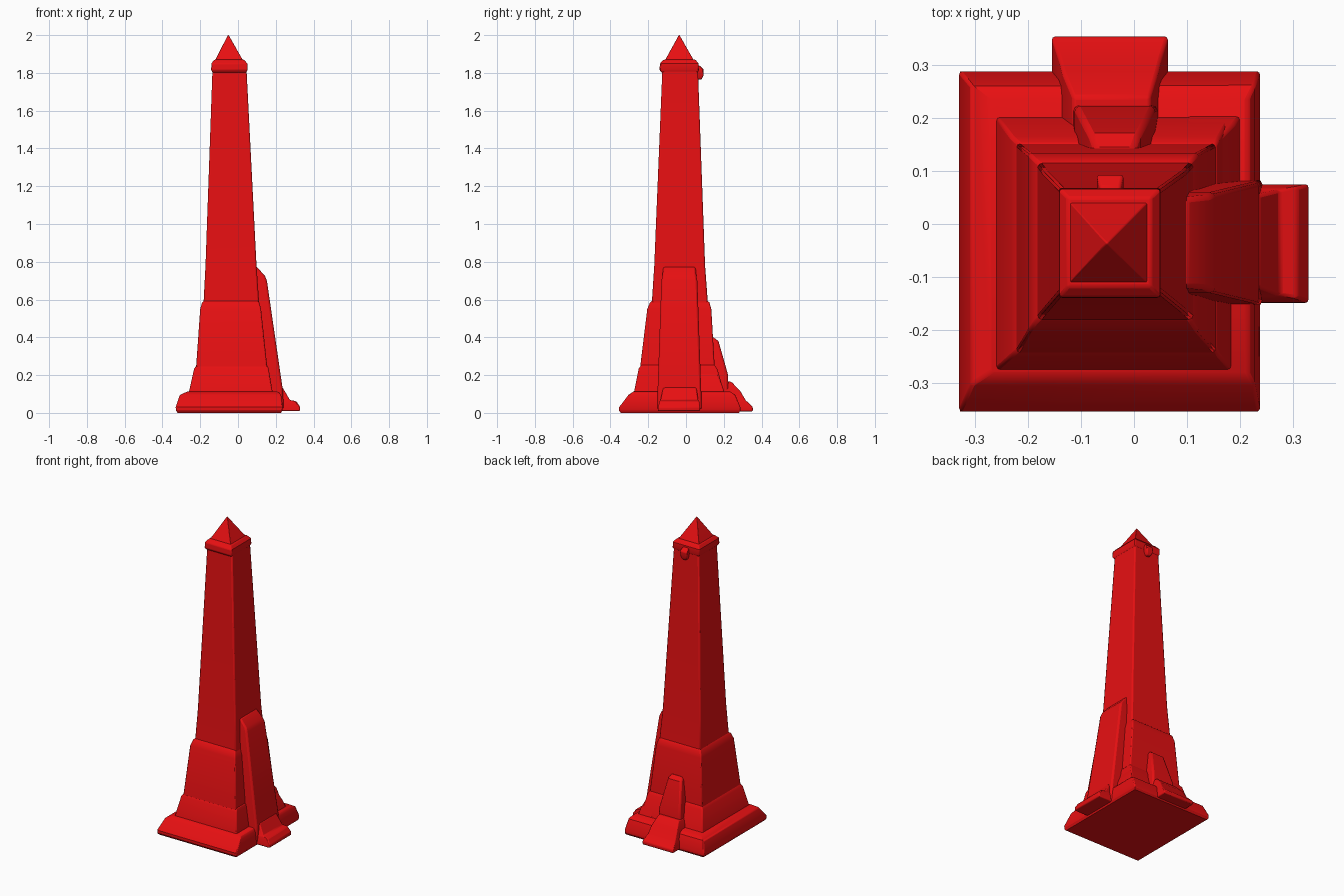
import bpy, bmesh, math

red = bpy.data.materials.new("red")
red.diffuse_color = (0.8, 0.005, 0.006, 1)


def finish(name, bm, angle=35, bevel=0.006):
    bmesh.ops.recalc_face_normals(bm, faces=bm.faces)
    mesh = bpy.data.meshes.new(name)
    bm.to_mesh(mesh)
    bm.free()
    mesh.materials.append(red)
    ob = bpy.data.objects.new(name, mesh)
    bpy.context.collection.objects.link(ob)
    if bevel:
        mod = ob.modifiers.new("soft_edges", "BEVEL")
        mod.width = bevel
        mod.segments = 2
        mod.limit_method = 'ANGLE'
        mod.angle_limit = math.radians(40)
    bpy.ops.object.select_all(action='DESELECT')
    bpy.context.view_layer.objects.active = ob
    ob.select_set(True)
    bpy.ops.object.shade_smooth_by_angle(angle=math.radians(angle))
    return ob


def tower(name, rings, **kw):
    """Stack of rectangles (z, x0, x1, y0, y1) skinned into a solid."""
    bm = bmesh.new()
    loops = [[bm.verts.new(p) for p in ((x0, y0, z), (x1, y0, z), (x1, y1, z), (x0, y1, z))]
             for z, x0, x1, y0, y1 in rings]
    for a, b in zip(loops, loops[1:]):
        for i in range(4):
            j = (i + 1) % 4
            bm.faces.new((a[i], a[j], b[j], b[i]))
    bm.faces.new(loops[0][::-1])
    bm.faces.new(loops[-1])
    return finish(name, bm, **kw)


# Stepped base
tower("plinth", [(0.008, -0.328, 0.234, -0.354, 0.288),
                 (0.03, -0.33, 0.238, -0.354, 0.288),
                 (0.095, -0.308, 0.228, -0.305, 0.262),
                 (0.112, -0.27, 0.215, -0.28, 0.235)])
tower("lower_tier", [(0.10, -0.262, 0.185, -0.277, 0.205),
                     (0.235, -0.232, 0.162, -0.25, 0.165),
                     (0.255, -0.215, 0.155, -0.235, 0.15)])
tower("upper_tier", [(0.24, -0.222, 0.155, -0.243, 0.152),
                     (0.55, -0.200, 0.122, -0.205, 0.134),
                     (0.585, -0.19, 0.112, -0.19, 0.124),
                     (0.60, -0.172, 0.10, -0.172, 0.108)])

# Tapered shaft and pointed cap
tower("shaft", [(0.55, -0.184, 0.114, -0.183, 0.118),
                (0.78, -0.172, 0.098, -0.168, 0.101),
                (1.82, -0.135, 0.045, -0.125, 0.063)], bevel=0.008)
tower("collar", [(1.802, -0.135, 0.044, -0.13, 0.062),
                 (1.815, -0.142, 0.05, -0.14, 0.068),
                 (1.85, -0.141, 0.049, -0.138, 0.066),
                 (1.87, -0.125, 0.032, -0.118, 0.05)], bevel=0.005)
tower("pyramid_cap", [(1.86, -0.125, 0.03, -0.115, 0.045),
                      (1.985, -0.061, -0.041, -0.046, -0.026),
                      (2.0, -0.053, -0.049, -0.038, -0.034)], bevel=0.003)
tower("collar_nub", [(1.765, -0.058, -0.032, 0.05, 0.082),
                     (1.785, -0.066, -0.024, 0.05, 0.092),
                     (1.82, -0.07, -0.02, 0.05, 0.093),
                     (1.84, -0.064, -0.026, 0.05, 0.07)], bevel=0.005)

# Tall side buttress with its foot
tower("side_buttress", [(0.02, 0.0, 0.243, -0.155, 0.085),
                        (0.13, 0.0, 0.236, -0.15, 0.08),
                        (0.70, 0.0, 0.153, -0.13, 0.06),
                        (0.725, 0.0, 0.143, -0.125, 0.055),
                        (0.775, 0.0, 0.098, -0.12, 0.05)], bevel=0.01)
tower("side_foot", [(0.01, 0.1, 0.328, -0.15, 0.075),
                    (0.03, 0.1, 0.33, -0.148, 0.075),
                    (0.062, 0.1, 0.308, -0.14, 0.07),
                    (0.068, 0.1, 0.275, -0.135, 0.065),
                    (0.135, 0.1, 0.236, -0.12, 0.055)])

# Short back buttress with its foot
tower("back_buttress", [(0.10, -0.118, 0.045, 0.05, 0.225),
                        (0.20, -0.112, 0.04, 0.05, 0.223),
                        (0.38, -0.085, 0.012, 0.05, 0.172),
                        (0.40, -0.075, 0.002, 0.05, 0.145)], bevel=0.01)
tower("back_foot", [(0.008, -0.155, 0.064, 0.15, 0.354),
                    (0.03, -0.155, 0.064, 0.15, 0.354),
                    (0.068, -0.142, 0.052, 0.15, 0.315),
                    (0.115, -0.135, 0.045, 0.15, 0.288),
                    (0.165, -0.115, 0.03, 0.15, 0.24)])

# Small corner block beside the buttresses
tower("corner_block", [(0.09, 0.10, 0.205, 0.06, 0.21),
                       (0.15, 0.10, 0.19, 0.06, 0.19),
                       (0.21, 0.10, 0.165, 0.06, 0.165)])

# Thin slab closing the underside
tower("ground_slab", [(0.0, -0.32, 0.228, -0.345, 0.28),
                      (0.012, -0.328, 0.234, -0.354, 0.288)], bevel=0)
